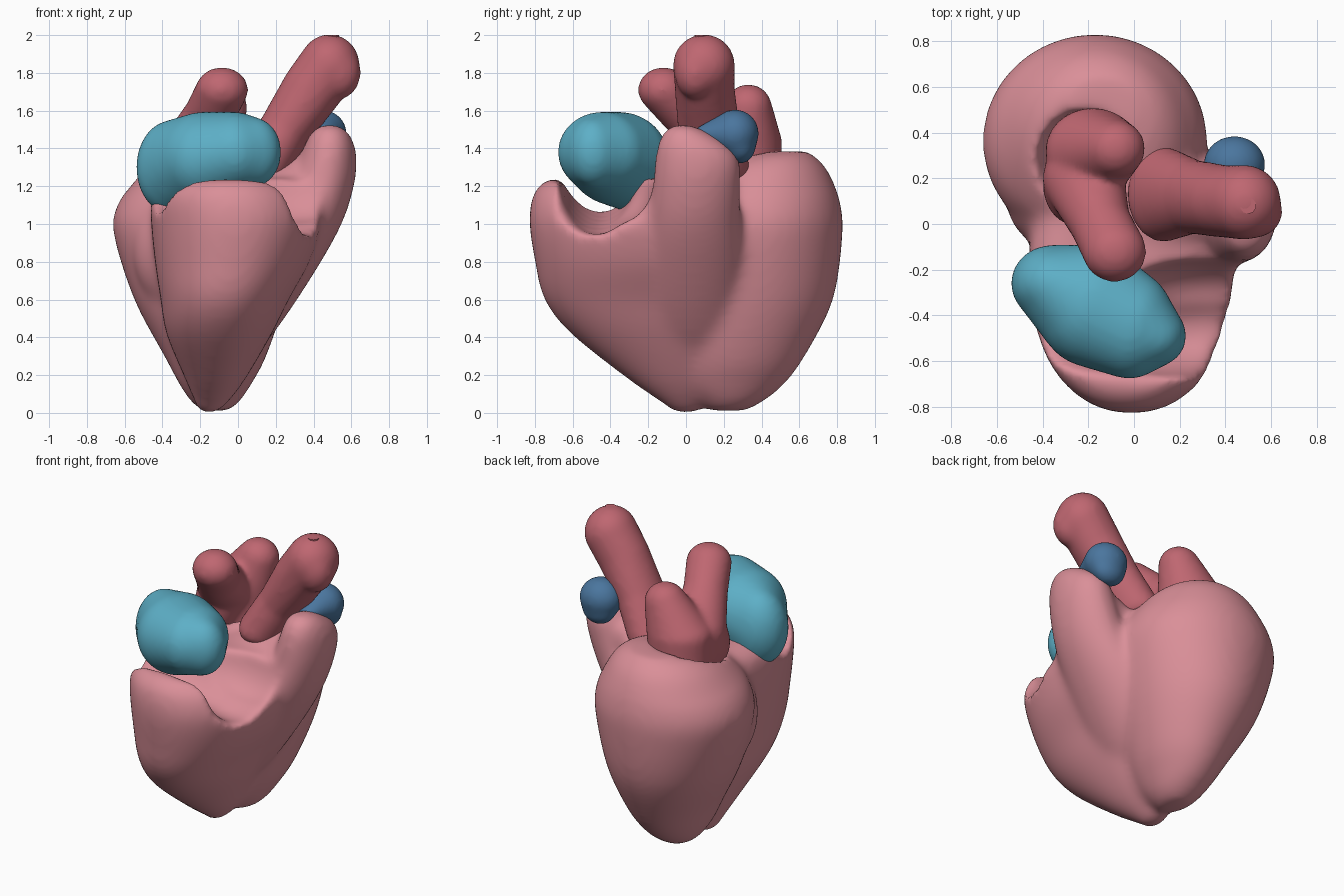
import bpy, bmesh
from math import cos, sin, pi, copysign
from mathutils import Vector, Matrix

cube = bpy.data.objects.get("Cube")
if cube:
    bpy.data.objects.remove(cube)


def material(name, rgb):
    m = bpy.data.materials.new(name)
    m.use_nodes = True
    m.diffuse_color = (*rgb, 1)
    m.node_tree.nodes["Principled BSDF"].inputs["Base Color"].default_value = (*rgb, 1)
    return m


PINK = material("muscle pink", (0.70, 0.275, 0.315))
RED = material("vessel red", (0.52, 0.135, 0.165))
TEAL = material("chamber teal", (0.11, 0.43, 0.57))
BLUE = material("chamber blue", (0.069, 0.18, 0.342))


def blend(rows, steps=4):
    """Smooth curve through the rows (Catmull-Rom)."""
    rows = [Vector(r) for r in rows]
    padded = [rows[0]] + rows + [rows[-1]]
    out = []
    for a, b, c, d in zip(padded, padded[1:], padded[2:], padded[3:]):
        for k in range(steps):
            t = k / steps
            out.append(b + (c - a) * (t / 2) + (a - b * 2.5 + c * 2 - d / 2) * t ** 2
                       + (b * 1.5 - a / 2 - c * 1.5 + d / 2) * t ** 3)
    return out + [rows[-1]]


def loft(bm, sections, power=1.0, sides=48):
    """Stack of horizontal ovals: (z, centre x, centre y, radius x, radius y)."""
    rings = []
    for z, cx, cy, rx, ry in blend(sections):
        ring = []
        for i in range(sides):
            c, s = cos(2 * pi * i / sides), sin(2 * pi * i / sides)
            ring.append(bm.verts.new((cx + rx * copysign(abs(c) ** power, c),
                                      cy + ry * copysign(abs(s) ** power, s), z)))
        rings.append(ring)
    for a, b in zip(rings, rings[1:]):
        for i in range(sides):
            j = (i + 1) % sides
            bm.faces.new((a[i], a[j], b[j], b[i]))
    bm.faces.new(rings[0][::-1])
    bm.faces.new(rings[-1])


def ball(bm, centre, radii):
    mat = Matrix.Translation(centre) @ Matrix.Diagonal((*radii, 1))
    bmesh.ops.create_uvsphere(bm, u_segments=28, v_segments=18, radius=1, matrix=mat)


def chain(bm, stops, steps=6):
    """Sweep an ellipsoid through stops of (centre, radii)."""
    for (c0, r0), (c1, r1) in zip(stops, stops[1:]):
        for k in range(steps + 1):
            t = k / steps
            ball(bm, Vector(c0).lerp(Vector(c1), t), Vector(r0).lerp(Vector(r1), t))


def make(name, bm, mat):
    mesh = bpy.data.meshes.new(name)
    bm.to_mesh(mesh)
    bm.free()
    mesh.materials.append(mat)
    ob = bpy.data.objects.new(name, mesh)
    bpy.context.collection.objects.link(ob)
    return ob


def fuse(ob, voxel=0.018, rounds=10):
    """Melt the overlapping shells into one soft skin."""
    m = ob.modifiers.new("fuse", "REMESH")
    m.mode = "VOXEL"
    m.voxel_size = voxel
    m.use_smooth_shade = True
    s = ob.modifiers.new("soften", "SMOOTH")
    s.factor = 0.5
    s.iterations = rounds


# Muscle body: rear lobe
bm = bmesh.new()
loft(bm, [(0.01, -0.12, 0.22, 0.07, 0.10), (0.06, -0.12, 0.24, 0.13, 0.17),
          (0.15, -0.12, 0.25, 0.19, 0.27), (0.30, -0.12, 0.28, 0.27, 0.35),
          (0.60, -0.15, 0.33, 0.40, 0.45), (0.95, -0.17, 0.36, 0.49, 0.47),
          (1.10, -0.17, 0.37, 0.47, 0.45), (1.20, -0.16, 0.38, 0.41, 0.41),
          (1.30, -0.15, 0.42, 0.33, 0.32), (1.36, -0.14, 0.47, 0.24, 0.21),
          (1.385, -0.13, 0.53, 0.14, 0.12)])
ball(bm, (-0.28, 0.10, 0.87), (0.28, 0.23, 0.36))
# Front lobe
loft(bm, [(0.00, -0.16, 0.00, 0.05, 0.06), (0.06, -0.14, -0.01, 0.09, 0.13),
          (0.18, -0.12, -0.05, 0.16, 0.26), (0.42, -0.10, -0.15, 0.28, 0.46),
          (0.60, -0.07, -0.20, 0.34, 0.55), (0.80, -0.03, -0.20, 0.41, 0.60),
          (1.00, -0.01, -0.20, 0.45, 0.63), (1.12, -0.02, -0.22, 0.44, 0.60),
          (1.19, -0.03, -0.23, 0.40, 0.56), (1.24, -0.03, -0.23, 0.32, 0.50)], 0.93)
# Side horn growing out of the flank, and the central saddle
loft(bm, [(0.25, -0.06, 0.02, 0.10, 0.18), (0.45, 0.01, 0.02, 0.20, 0.28),
          (0.75, 0.18, 0.03, 0.23, 0.29), (1.00, 0.35, 0.04, 0.20, 0.25),
          (1.20, 0.44, 0.055, 0.175, 0.235), (1.34, 0.475, 0.06, 0.155, 0.225),
          (1.43, 0.485, 0.03, 0.13, 0.18), (1.50, 0.485, -0.01, 0.09, 0.10),
          (1.525, 0.485, -0.02, 0.04, 0.05)])
chain(bm, [((0.06, 0.02, 1.05), (0.36, 0.22, 0.20)),
           ((0.33, 0.10, 1.23), (0.13, 0.16, 0.12))])
body = make("muscle_body", bm, PINK)

# Cutters: channel behind the front rim, rising to the right, and rear hollow
bm = bmesh.new()
chain(bm, [((0.30, -0.47, 1.27), (0.40, 0.21, 0.33)),
           ((-0.45, -0.44, 1.41), (0.40, 0.22, 0.33))])
ball(bm, (0.30, -0.35, 1.30), (0.40, 0.20, 0.30))
ball(bm, (0.40, -0.51, 1.22), (0.20, 0.27, 0.28))
channel = make("channel_cutter", bm, PINK)
fuse(channel, 0.02, 4)
bm = bmesh.new()
ball(bm, (-0.22, 0.26, 1.38), (0.22, 0.24, 0.26))
hollow = make("hollow_cutter", bm, PINK)
fuse(body, 0.02, 6)
for cutter in (channel, hollow):
    cutter.hide_render = True
    cutter.hide_set(True)
    b = body.modifiers.new("cut", "BOOLEAN")
    b.operation = "DIFFERENCE"
    b.object = cutter
fuse(body, 0.02, 20)

# Large vessel leaning to the left
bm = bmesh.new()
chain(bm, [((0.13, 0.13, 1.30), (0.16, 0.21, 0.12)),
           ((0.25, 0.12, 1.50), (0.14, 0.165, 0.14)),
           ((0.39, 0.10, 1.71), (0.16, 0.16, 0.16)),
           ((0.485, 0.095, 1.84), (0.16, 0.165, 0.165)),
           ((0.53, 0.05, 1.80), (0.12, 0.11, 0.14))])
fuse(make("large_vessel", bm, RED))

# Small disc closing the vessel tip
bm = bmesh.new()
bmesh.ops.create_cone(bm, cap_ends=True, segments=10, radius1=0.036, radius2=0.036,
                      depth=0.009, matrix=Matrix.Translation((0.50, 0.08, 1.995)))
make("vessel_tip", bm, RED)

# Forked vessel: broad rear stem, rear stump and forward branch
bm = bmesh.new()
chain(bm, [((-0.19, 0.31, 1.20), (0.20, 0.20, 0.12)),
           ((-0.18, 0.32, 1.43), (0.21, 0.19, 0.14)),
           ((-0.08, 0.33, 1.62), (0.13, 0.125, 0.12))])
chain(bm, [((-0.25, 0.17, 1.32), (0.15, 0.18, 0.18)),
           ((-0.22, 0.20, 1.42), (0.18, 0.18, 0.14)),
           ((-0.15, 0.01, 1.58), (0.135, 0.14, 0.13)),
           ((-0.085, -0.12, 1.71), (0.14, 0.135, 0.12))])
fuse(make("forked_vessel", bm, RED))

# Front chamber resting in the channel
bm = bmesh.new()
chain(bm, [((-0.35, -0.26, 1.30), (0.19, 0.17, 0.25)),
           ((-0.18, -0.36, 1.345), (0.25, 0.27, 0.25)),
           ((-0.02, -0.44, 1.38), (0.20, 0.24, 0.215)),
           ((0.08, -0.49, 1.38), (0.15, 0.14, 0.185))])
fuse(make("front_chamber", bm, TEAL))

# Small rear chamber beside the horn
bm = bmesh.new()
chain(bm, [((0.44, 0.285, 1.42), (0.11, 0.085, 0.10)),
           ((0.44, 0.26, 1.48), (0.135, 0.125, 0.125)),
           ((0.45, 0.09, 1.48), (0.06, 0.045, 0.04))])
fuse(make("rear_chamber", bm, BLUE), 0.012, 6)
